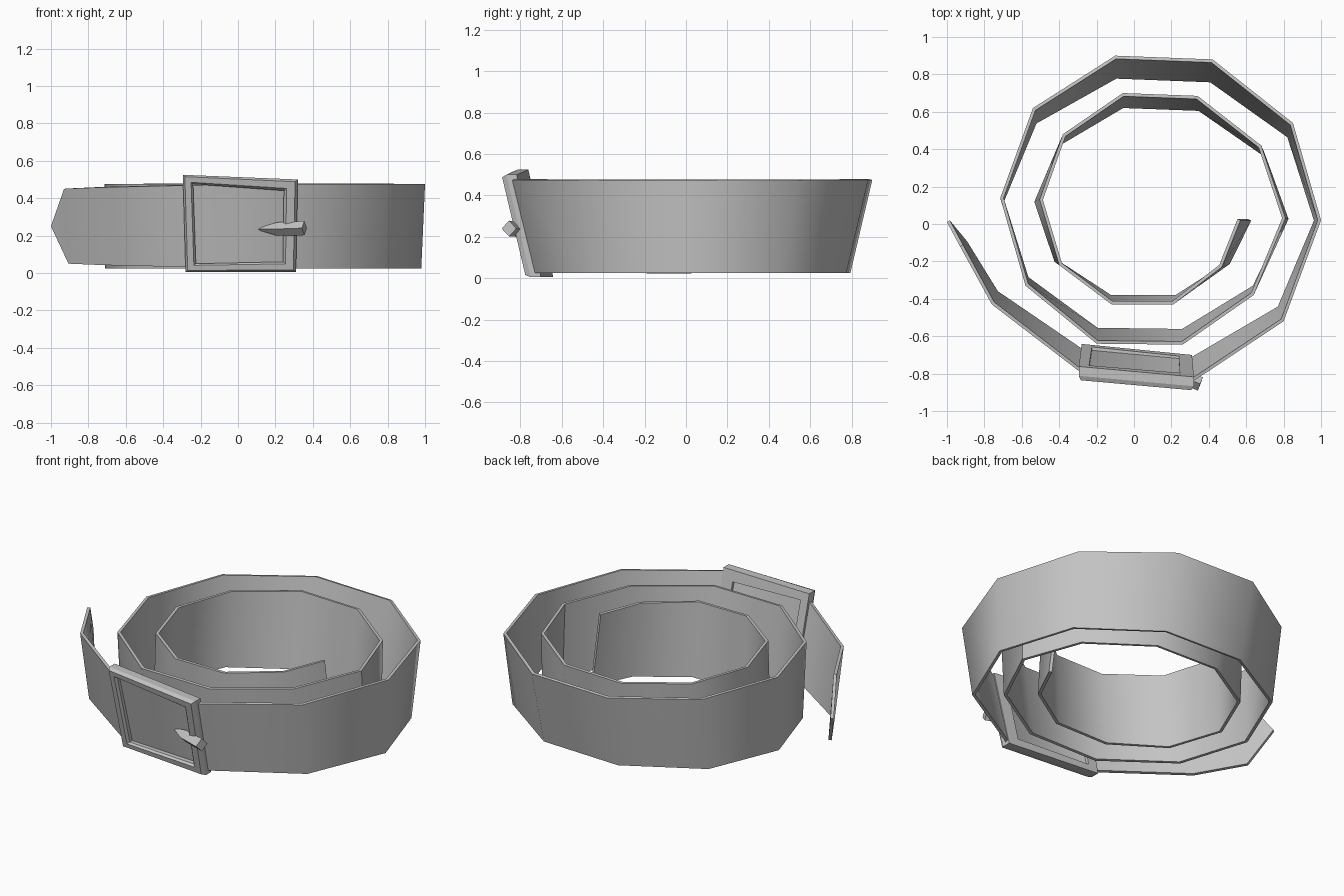
import bpy
from mathutils import Vector

cube = bpy.data.objects.get("Cube")
if cube:
    bpy.data.objects.remove(cube)

grey = bpy.data.materials.new("plain grey")
grey.use_nodes = True
grey.diffuse_color = (0.55, 0.55, 0.55, 1)
grey.node_tree.nodes["Principled BSDF"].inputs["Base Color"].default_value = grey.diffuse_color


def make_object(name, verts, faces, thickness=0, angle=0.75):
    mesh = bpy.data.meshes.new(name)
    mesh.from_pydata(verts, [], faces)
    mesh.materials.append(grey)
    obj = bpy.data.objects.new(name, mesh)
    bpy.context.collection.objects.link(obj)
    bpy.ops.object.select_all(action="DESELECT")
    obj.select_set(True)
    bpy.context.view_layer.objects.active = obj
    if thickness:
        mod = obj.modifiers.new("thickness", "SOLIDIFY")
        mod.thickness = thickness
        mod.offset = -1
        bpy.ops.object.modifier_apply(modifier=mod.name)
    bpy.ops.object.shade_smooth_by_angle(angle=angle)
    return obj


# Strap: upper edge of the coil, from the free tip to the inner end
upper_edge = [
    (-.93, -.12), (-.76, -.43), (-.29, -.79), (.31, -.845), (.8, -.52),
    (1, .02), (.85, .54), (.42, .88), (-.1, .9), (-.54, .62), (-.715, .14),
    (-.58, -.33), (-.2, -.64), (.26, -.645), (.64, -.38), (.81, .03),
    (.68, .42), (.34, .685), (-.06, .7), (-.38, .48), (-.505, .13),
    (-.4, -.22), (-.12, -.43), (.21, -.43), (.47, -.23), (.57, .02)]
top_z, bottom_z = .475, .025
verts = [(-1, .01, .25)]
for i, (x, y) in enumerate(upper_edge):
    t = i / (len(upper_edge) - 1)
    narrow = (.025, .018, .007)[i] if i < 3 else 0
    # The lower edge is squeezed front to back and widens towards the inside
    widen = .975 + .125 * t * t
    squeeze = .86 + .07 * t
    verts.append((x, y, top_z - narrow))
    verts.append((x * widen, y * squeeze, bottom_z + narrow))
faces = [(0, 2, 1)]
for i in range(len(upper_edge) - 1):
    a = 1 + 2 * i
    faces.append((a, a + 1, a + 3, a + 2))
make_object("strap", verts, faces, thickness=.018)


# Buckle frame: a bevelled section swept around four corners, lying on the strap
def on_strap(x, depth, z):
    return Vector((x, -.693 - .1 * x - .235 * z + depth, z))


outer = [(-.28, .005), (.31, .005), (.32, .5), (-.295, .525)]
inner = [(-.225, .05), (.24, .06), (.245, .44), (-.24, .475)]
section = [(0, .025), (0, -.025), (.2, -.05), (.8, -.05), (1, -.035), (1, .025)]
verts, faces = [], []
n = len(section)
for (ox, oz), (ix, iz) in zip(outer, inner):
    for t, depth in section:
        verts.append(on_strap(ox + (ix - ox) * t, depth, oz + (iz - oz) * t))
for c in range(4):
    d = (c + 1) % 4
    for s in range(n):
        r = (s + 1) % n
        faces.append((c * n + s, d * n + s, d * n + r, c * n + r))
make_object("buckle_frame", verts, faces, angle=.4)

# Prong: square bar ending in a point that dips into the strap
start, shoulder, tip = Vector((.355, -.855, .24)), Vector((.21, -.8, .235)), Vector((.09, -.755, .235))
axis = (tip - start).normalized()
side = axis.cross(Vector((0, 0, 1))).normalized()
up = side.cross(axis)
verts = []
for centre, radius in ((start, .038), (shoulder, .036)):
    for direction in (side, up, -side, -up):
        verts.append(centre + direction * radius)
verts.append(tip)
faces = [(3, 2, 1, 0)]
for k in range(4):
    j = (k + 1) % 4
    faces += [(k, j, j + 4, k + 4), (k + 4, j + 4, 8)]
make_object("buckle_prong", verts, faces, angle=.4)
